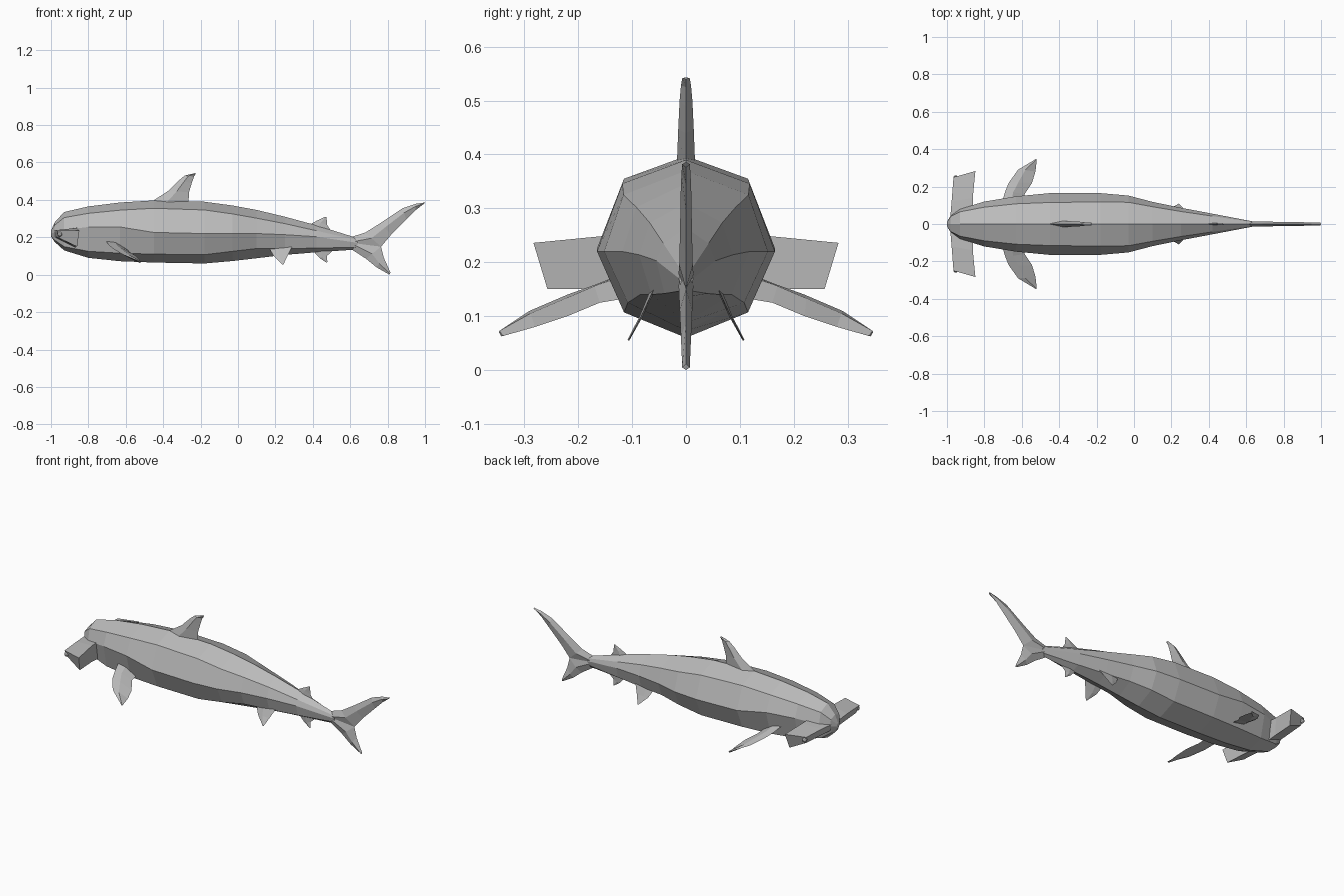
import bpy
import bmesh
from mathutils import Vector

cube = bpy.data.objects.get("Cube")
if cube:
    bpy.data.objects.remove(cube, do_unlink=True)

grey = bpy.data.materials.new("shark grey")
grey.use_nodes = True
grey.diffuse_color = (0.5, 0.5, 0.5, 1)
grey.node_tree.nodes["Principled BSDF"].inputs["Base Color"].default_value = (0.5, 0.5, 0.5, 1)


def finish(name, bm):
    bmesh.ops.recalc_face_normals(bm, faces=bm.faces)
    mesh = bpy.data.meshes.new(name)
    bm.to_mesh(mesh)
    bm.free()
    mesh.materials.append(grey)
    obj = bpy.data.objects.new(name, mesh)
    bpy.context.collection.objects.link(obj)
    return obj


def loft(name, sections):
    """Skin a list of equal-length rings and cap both ends."""
    bm = bmesh.new()
    rings = [[bm.verts.new(p) for p in s] for s in sections]
    n = len(rings[0])
    for a, b in zip(rings, rings[1:]):
        for i in range(n):
            j = (i + 1) % n
            bm.faces.new((a[i], a[j], b[j], b[i]))
    bm.faces.new(rings[0])
    bm.faces.new(rings[-1])
    return finish(name, bm)


def fin(name, stations, normal, thick, taper=0.4, mid=0.4):
    """Diamond-section fin from (leading, trailing) point pairs, root to tip."""
    sections = []
    for k, (lead, trail) in enumerate(stations):
        lead, trail = Vector(lead), Vector(trail)
        t = thick * (1 - (1 - taper) * k / (len(stations) - 1))
        off = Vector(normal).normalized() * t
        ridge = lead.lerp(trail, mid)
        sections.append((lead, ridge + off, trail, ridge - off))
    return loft(name, sections)


def flat_fin(name, stations, thick, taper=0.4):
    """Upright fin on the centre plane, stations given in x and z."""
    pts = [((a, 0, b), (c, 0, d)) for a, b, c, d in stations]
    return fin(name, pts, (0, 1, 0), thick, taper)


def mirrored(name, build):
    for side, s in (("left", 1), ("right", -1)):
        build(side + "_" + name, s)


# Body: x, top z, shoulder y and z, side y and z, belly y and z, bottom z
body = [
    (-1.0, .235, .008, .23, .012, .22, .008, .212, .205),
    (-.98, .28, .04, .265, .045, .225, .03, .185, .175),
    (-.93, .335, .065, .305, .08, .24, .06, .15, .13),
    (-.8, .365, .09, .328, .12, .255, .09, .125, .09),
    (-.63, .386, .108, .345, .148, .255, .108, .115, .072),
    (-.45, .397, .115, .355, .165, .226, .115, .11, .065),
    (-.18, .39, .118, .346, .165, .22, .115, .107, .06),
    (-.03, .37, .116, .325, .152, .22, .108, .125, .073),
    (.1, .346, .092, .302, .118, .22, .085, .14, .088),
    (.25, .31, .067, .273, .087, .214, .064, .14, .106),
    (.42, .264, .042, .235, .055, .203, .04, .142, .12),
    (.64, .195, .009, .185, .013, .17, .009, .147, .135),
]
loft("body", [
    [(x, 0, top), (x, uy, uz), (x, sy, sz), (x, ly, lz), (x, 0, bot),
     (x, -ly, lz), (x, -sy, sz), (x, -uy, uz)]
    for x, top, uy, uz, sy, sz, ly, lz, bot in body])

# Wide hammer head: one wing each side
def hammer(name, s):
    loft(name, [
        [(-.985, 0, .235), (-.86, 0, .255), (-.87, 0, .14), (-.98, 0, .2)],
        [(-.975, s * .12, .238), (-.862, s * .14, .25), (-.868, s * .13, .15), (-.97, s * .12, .2)],
        [(-.965, s * .25, .236), (-.848, s * .283, .236), (-.86, s * .257, .15), (-.955, s * .235, .195)],
    ])

mirrored("hammer", hammer)


def eye(name, s):
    bm = bmesh.new()
    bmesh.ops.create_icosphere(bm, subdivisions=2, radius=.014)
    obj = finish(name, bm)
    obj.location = (-.953, s * .246, .217)

mirrored("eye", eye)

# Paired fins
def pectoral(name, s):
    pts = [((-.71, .10, .185), (-.59, .10, .135)),
           ((-.69, .17, .158), (-.585, .16, .125)),
           ((-.67, .22, .14), (-.545, .22, .10)),
           ((-.62, .29, .11), (-.527, .28, .08)),
           ((-.525, .347, .07), (-.52, .34, .064))]
    fin(name, [((a[0], s * a[1], a[2]), (b[0], s * b[1], b[2])) for a, b in pts],
        (.2, s * .35, 1), .014)

mirrored("pectoral_fin", pectoral)


def pelvic(name, s):
    pts = [((.16, .06, .155), (.29, .06, .15)),
           ((.19, .083, .1), (.265, .083, .1)),
           ((.237, .107, .055), (.243, .107, .055))]
    fin(name, [((a[0], s * a[1], a[2]), (b[0], s * b[1], b[2])) for a, b in pts],
        (0, s * .9, .45), .004)

mirrored("pelvic_fin", pelvic)

# Centre-line fins
flat_fin("dorsal_fin", [(-.47, .385, -.265, .37), (-.37, .45, -.262, .44),
                        (-.315, .505, -.247, .49), (-.285, .53, -.235, .525),
                        (-.23, .543, -.225, .54)], .017)
flat_fin("second_dorsal_fin", [(.37, .26, .5, .23), (.42, .288, .477, .265),
                               (.467, .31, .473, .308)], .006)
flat_fin("anal_fin", [(.39, .14, .52, .14), (.435, .09, .475, .1),
                      (.472, .065, .478, .068)], .006)

# Forked tail
flat_fin("upper_tail_lobe", [(.6, .2, .63, .14), (.68, .225, .765, .15),
                             (.76, .275, .82, .215), (.88, .355, .9, .295),
                             (.95, .379, .95, .345), (1.0, .386, .99, .376)], .014, .5)
flat_fin("lower_tail_lobe", [(.6, .14, .63, .2), (.685, .085, .765, .15),
                             (.74, .04, .78, .09), (.81, 0, .815, .012)], .014, .5)
